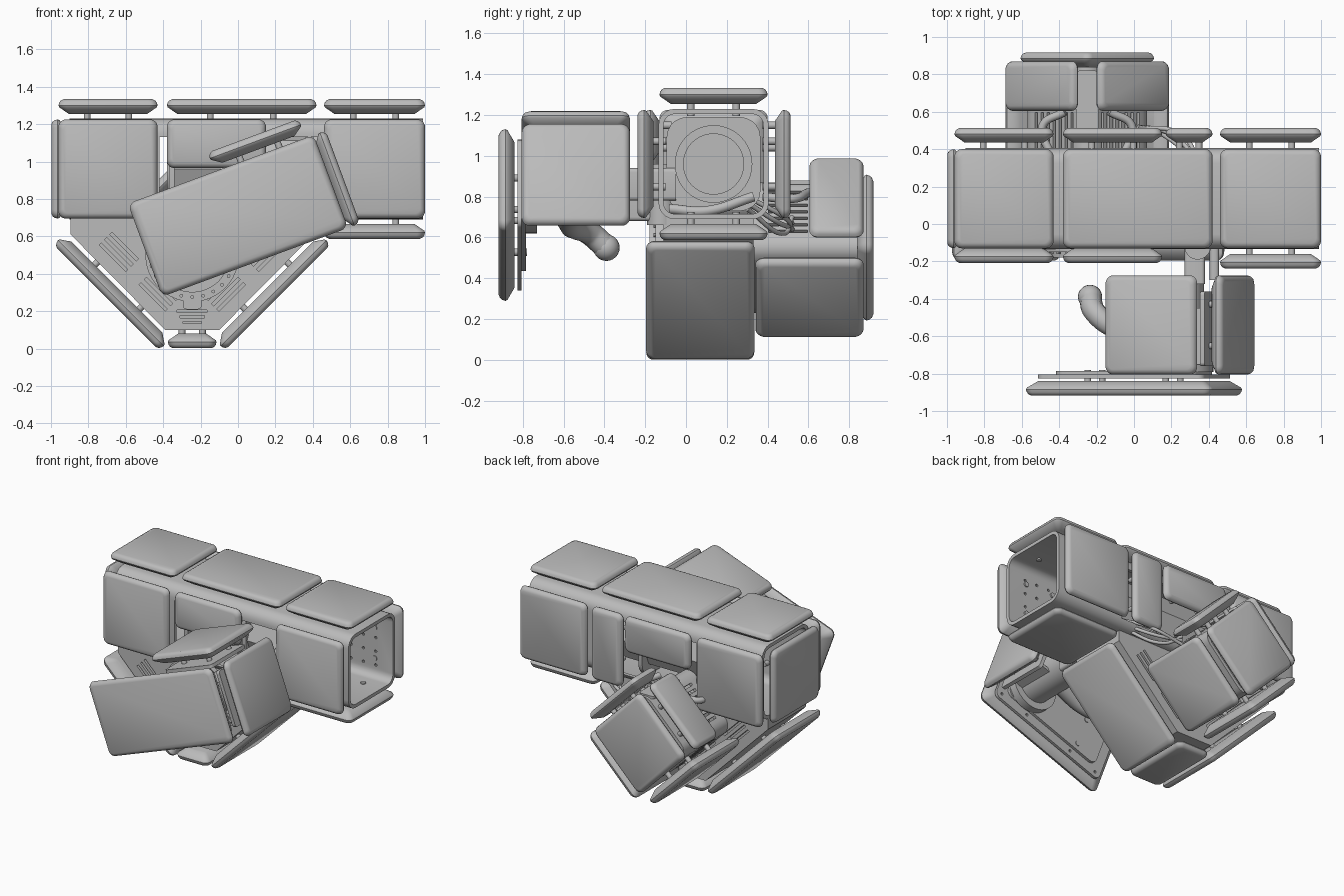
import bpy, bmesh
from math import cos, sin, pi, radians
from mathutils import Matrix, Vector

if "Cube" in bpy.data.objects:
    bpy.data.objects.remove(bpy.data.objects["Cube"])

grey = bpy.data.materials.new("plain grey")
grey.use_nodes = True
COLOUR = (0.5, 0.5, 0.5, 1)
grey.diffuse_color = COLOUR
grey.node_tree.nodes["Principled BSDF"].inputs["Base Color"].default_value = COLOUR

X, Y, Z = Vector((1, 0, 0)), Vector((0, 1, 0)), Vector((0, 0, 1))


def frame(origin, normal, tangent):
    """Local z along the normal, local x along the tangent."""
    n, t = normal.normalized(), tangent.normalized()
    m = Matrix((t, n.cross(t), n)).transposed().to_4x4()
    m.translation = origin
    return m


def ring(w, h, r, z, steps=5):
    """Rounded rectangle outline at height z."""
    pts = []
    for q, (sx, sy) in enumerate(((1, 1), (-1, 1), (-1, -1), (1, -1))):
        for i in range(steps + 1):
            a = (q + i / steps) * pi / 2
            pts.append(Vector((sx * (w / 2 - r) + r * cos(a),
                               sy * (h / 2 - r) + r * sin(a), z)))
    return pts


def loft(bm, rings, closed=False):
    loops = [[bm.verts.new(p) for p in r] for r in rings]
    pairs = list(zip(loops, loops[1:]))
    if closed:
        pairs.append((loops[-1], loops[0]))
    else:
        bm.faces.new(loops[0])
        bm.faces.new(loops[-1])
    for a, b in pairs:
        for i in range(len(a)):
            j = (i + 1) % len(a)
            bm.faces.new((a[i], a[j], b[j], b[i]))


def rod(bm, x, y, z0, z1, r, sides=16, r2=None):
    bmesh.ops.create_cone(bm, cap_ends=True, segments=sides, radius1=r,
                          radius2=r if r2 is None else r2, depth=z1 - z0,
                          matrix=Matrix.Translation((x, y, (z0 + z1) / 2)))


def finish(name, bm, m=Matrix(), smooth=True):
    bmesh.ops.recalc_face_normals(bm, faces=bm.faces)
    mesh = bpy.data.meshes.new(name)
    bm.to_mesh(mesh)
    bm.free()
    mesh.materials.append(grey)
    ob = bpy.data.objects.new(name, mesh)
    bpy.context.collection.objects.link(ob)
    ob.matrix_world = m
    select(ob)
    if smooth:
        bpy.ops.object.shade_smooth_by_angle(angle=radians(35))
    return ob


def select(ob):
    bpy.context.view_layer.update()
    bpy.ops.object.select_all(action='DESELECT')
    ob.select_set(True)
    bpy.context.view_layer.objects.active = ob


def box(m, w, h, d):
    return m @ Matrix.Diagonal((w, h, d, 1))


def block(name, m, w, h, d, r=0.02):
    bm = bmesh.new()
    loft(bm, [ring(w, h, r, 0), ring(w, h, r, d)])
    return finish(name, bm, m)


def cut(target, boxes, holes=()):
    """Cut boxes and round holes out of a part, then drop the cutter."""
    bm = bmesh.new()
    for m in boxes:
        bmesh.ops.create_cube(bm, size=1, matrix=m)
    for m in holes:
        bmesh.ops.create_cone(bm, cap_ends=True, segments=10, radius1=0.01,
                              radius2=0.01, depth=0.1, matrix=m)
    cutter = finish("cutter", bm, smooth=False)
    cutter.hide_render = True
    mod = target.modifiers.new("cut", 'BOOLEAN')
    mod.operation, mod.solver, mod.object = 'DIFFERENCE', 'EXACT', cutter
    select(target)
    bpy.ops.object.modifier_apply(modifier=mod.name)
    bpy.data.objects.remove(cutter)


def panel(name, origin, normal, tangent, w, h):
    """Armour plate: rounded outside, bevelled underside, four standoff pins."""
    bm = bmesh.new()
    loft(bm, [ring(w - 2 * i, h - 2 * i, r, t) for i, r, t in
              ((.055, .02, 0), (.004, .04, .035), (0, .04, .045),
               (.004, .04, .06), (.012, .035, .071), (.026, .03, .078))])
    for sx in (-.21, .21):
        for sy in (-.21, .21):
            rod(bm, sx * w, sy * h, -.06, .01, .018)
    return finish(name, bm, frame(Vector(origin), normal, tangent))


def tube(name, m, side, wall, r, length):
    bm = bmesh.new()
    inner = side - 2 * wall
    loft(bm, [ring(side, side, r, 0), ring(side, side, r, length),
              ring(inner, inner, r - wall, length), ring(inner, inner, r - wall, 0)], True)
    return finish(name, bm, m)


def cylinder(name, origin, axis, length, r, sides=40, r2=None):
    bm = bmesh.new()
    rod(bm, 0, 0, 0, length, r, sides, r2)
    return finish(name, bm, frame(Vector(origin), axis, Z if abs(axis.z) < .5 else X))


def hose(name, pts, r):
    cu = bpy.data.curves.new(name, 'CURVE')
    cu.dimensions, cu.bevel_depth, cu.use_fill_caps = '3D', r, True
    cu.bevel_resolution = 3
    sp = cu.splines.new('BEZIER')
    sp.bezier_points.add(len(pts) - 1)
    for bp, p in zip(sp.bezier_points, pts):
        bp.co = p
        bp.handle_left_type = bp.handle_right_type = 'AUTO'
    cu.materials.append(grey)
    bpy.context.collection.objects.link(bpy.data.objects.new(name, cu))


# Main beam: square tube with an open middle and a drilled open end
CY, CZ, S = .135, .96, .53
beam = tube("beam_shell", frame((-.9, CY, CZ), X, Y), .54, .025, .08, 1.89)
holes = [frame((.55 + .1 * i, y, .8 + .1 * j), Y, X)
         for i in range(4) for j in range(4) for y in (CY - .26, CY + .26)]
cut(beam, [box(Matrix.Translation((.01, CY, .935)), .86, 1, .39)], holes)
cylinder("drive_housing", (-.36, CY, CZ), X, .72, .215, 8)
cylinder("drive_motor", (-.38, CY, CZ), X, .86, .19)
cylinder("motor_cap", (.48, CY, CZ), X, .012, .15)
for x in (-.37, .1, .4):
    block("bulkhead", frame((x, CY, CZ), X, Y), .46, .46, .03, .1)

# Beam armour: end caps and the plates around each bay
BAYS = {"right": (-.695, .53), "middle": (.02, .8), "left": (.73, .54)}
for side, (x, w) in BAYS.items():
    panel(side + "_top_panel", (x, CY, CZ + .295), Z, X, w, S)
for side in ("right", "left"):
    x, w = BAYS[side]
    panel(side + "_back_panel", (x, CY + .3, CZ), Y, X, w, S)
    panel(side + "_front_panel", (x, -.16 if side == "left" else -.13, CZ), -Y, X, w, S)
panel("short_back_panel", (-.115, CY + .3, 1.095), Y, X, .53, .26)
panel("narrow_back_panel", (.295, CY + .3, CZ), Y, X, .25, S)
panel("short_front_panel", (-.115, -.13, 1.095), -Y, X, .53, .26)
panel("left_bottom_panel", (.73, CY, CZ - .295), -Z, X, .54, S)
panel("beam_end_panel", (-.92, CY, CZ), -X, Y, S, S)

# V housing under the beam, with slotted faces
AX = -.245
half = ((.145, .1), (.65, .61), (.65, .7))
outline = [(AX + x, z) for x, z in half] + [(AX - x, z) for x, z in reversed(half)]
bm = bmesh.new()
loft(bm, [[Vector((x, z, d)) for x, z in outline] for d in (0, .44)])
housing = finish("v_housing", bm, frame((0, .33, 0), -Y, X))
slots = []
for s in (-1, 1):
    along, inward = Vector((s, 0, 1)).normalized(), Vector((-s, 0, 1)).normalized()
    for y in (-.11, .33):
        for group in (.17, .47):
            for k in range(3):
                p = Vector((AX + s * .145, y, .1)) + along * group + inward * (.08 + .04 * k)
                slots.append(box(frame(p, Y, along), .2, .016, .08))
for k in range(3):
    slots.append(box(frame((AX, -.11, .14 + .03 * k), Y, X), .1 + .03 * k, .012, .08))
cut(housing, slots)
for s, side in ((1, "left"), (-1, "right")):
    panel(side + "_v_panel", (AX + s * .403, .07, .328), Vector((s, 0, -1)), Y, S, .8)
panel("v_foot_panel", (AX, .07, .08), -Z, X, .26, S)

# Hub ring with bolts on the front of the V housing
bm = bmesh.new()
rod(bm, 0, 0, 0, .04, .25, 48)
rod(bm, 0, 0, .04, .07, .2, 48)
for i in range(24):
    rod(bm, .225 * cos(i * pi / 12), .225 * sin(i * pi / 12), .04, .05, .01, 8)
finish("hub_ring", bm, frame((AX, -.11, .5), -Y, X))
block("hub_bracket", frame((AX, -.1, .29), -Y, X), .1, .16, .05)

# Rear box: square tube turned on its corner
RX, RZ = -.25, .55
D1, D2 = Vector((1, 0, 1)), Vector((-1, 0, 1))
rear = tube("rear_shell", frame((RX, .84, RZ), -Y, D1), .5, .025, .08, .52)
slots = []
for n, t in ((D1, D2), (D2, D1), (-D1, D2), (-D2, D1)):
    c = Vector((RX, .5, RZ)) + n.normalized() * .25
    for k in range(-3, 4):
        slots.append(box(frame(c + t.normalized() * .045 * k, n, Y), .19, .018, .08))
cut(rear, slots)
block("rear_end_plate", frame((RX, .83, RZ), -Y, D1), .47, .47, .03, .06)
cylinder("rear_core", (RX, .3, RZ), Y, .52, .17)
block("rear_top_plate", frame((RX, .66, .86), Z, X), .12, .32, .02)
for n, side, length in ((D1, "upper_left", .265), (D2, "upper_right", .265),
                        (-D1, "lower_right", S), (-D2, "lower_left", S)):
    o = Vector((RX, .87 - length / 2, RZ)) + n.normalized() * .295
    panel("rear_" + side + "_panel", o, n, Y, length, S)
panel("rear_end_panel", (RX, .84, RZ), Y, D1, S, S)

# Front unit: tilted face plate carried on a short arm
A = radians(20.3)
R, U = Vector((cos(A), 0, sin(A))), Vector((-sin(A), 0, cos(A)))
F = Vector((0, 0, .71))


def at(r, u, y):
    return F + R * r + U * u + Y * y


panel("face_panel", at(0, 0, -.84), -Y, R, 1.06, S)
panel("face_top_panel", at(.225, .295, -.54), U, R, .52, S)
panel("face_side_panel", at(.52, 0, -.54), R, Y, S, S)
face = block("face_back_plate", frame(at(0, 0, -.805), -Y, R), .95, .46, .02, .04)
cut(face, [], [frame(at(x, z, -.8), Y, R) for x in (-.43, -.2, .2, .43) for z in (-.19, .19)])
block("face_inner_plate", frame(at(0, 0, -.785), -Y, R), .8, .32, .025, .05)
block("top_carrier", frame(at(.225, .225, -.56), U, R), .4, .4, .025)
block("side_carrier", frame(at(.45, 0, -.56), R, Y), .4, .4, .025)
cylinder("arm_barrel", at(.26, 0, -.8), Y, .49, .13)
cylinder("arm_flange", at(.26, 0, -.79), Y, .06, .18)
for u in (-.1, .1):
    block("arm_gusset", frame(at(.34, u, -.6), U, R), .22, .3, .02)
block("arm_neck", frame((.325, -.32, .8), Y, X), .11, .24, .3)
block("arm_link", frame((.43, -.3, .86), Y, X), .05, .16, .25)
cylinder("wrist_joint", (.34, -.12, .66), Z, .3, .07)

# Elbow pipe and loose hoses
ELBOW = ((-.235, -.39, .55), (-.21, -.47, .62), (-.08, -.56, .66), (.2, -.56, .76))
hose("elbow_pipe", ELBOW, .06)
bm = bmesh.new()
bmesh.ops.create_uvsphere(bm, u_segments=20, v_segments=12, radius=.065)
finish("elbow_ball", bm, Matrix.Translation(ELBOW[0]))
hose("bay_hose", ((.5, -.08, .74), (.53, .1, .73), (.5, .33, .8)), .025)
for i in range(3):
    hose("rear_cable", ((.36, .3, .8 - .03 * i), (.25 - .05 * i, .48, .7 - .04 * i),
                        (.02, .52, .64 + .03 * i)), .012)
for s in (-1, 1):
    hose("rear_pipe", ((RX + s * .2, .38, .8), (RX + s * .24, .52, .79),
                       (RX + s * .12, .6, .82)), .022)
